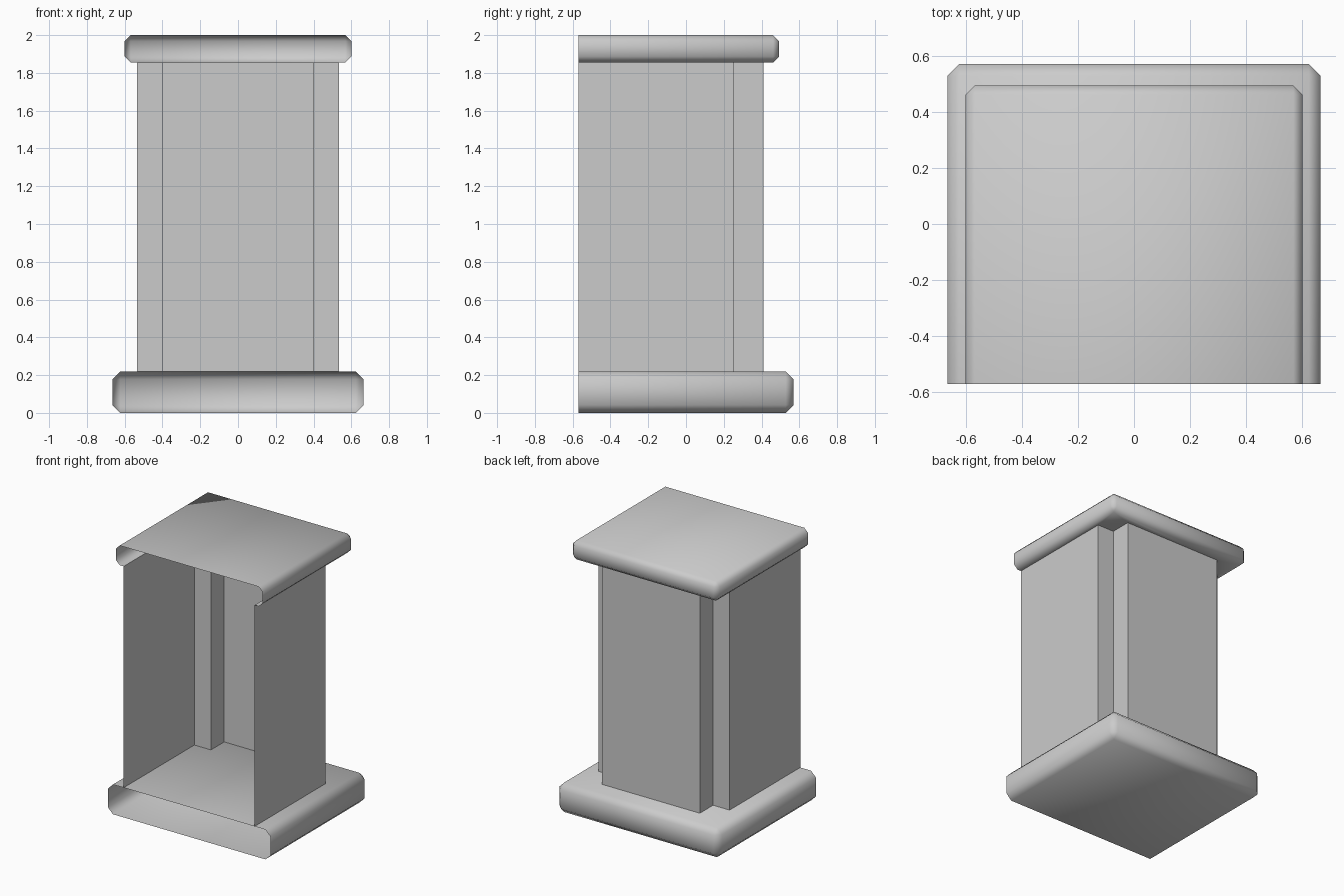
import bpy, bmesh

if "Cube" in bpy.data.objects:
    bpy.data.objects.remove(bpy.data.objects["Cube"])

FRONT = -0.57  # the pedestal is cut open on this plane


def finish(bm, name, smooth):
    bmesh.ops.recalc_face_normals(bm, faces=bm.faces)
    me = bpy.data.meshes.new(name)
    bm.to_mesh(me)
    bm.free()
    for p in me.polygons:
        p.use_smooth = smooth
    ob = bpy.data.objects.new(name, me)
    bpy.context.collection.objects.link(ob)
    return ob


def slab(name, half_x, back_y, z0, z1, bevel, inner=None):
    """Chamfered box shell cut open at the front; inner = hole outline below."""
    bm = bmesh.new()
    bmesh.ops.create_cube(bm, size=1)
    for v in bm.verts:
        v.co.x *= 2 * half_x
        v.co.y = back_y if v.co.y > 0 else FRONT - 0.5
        v.co.z = z1 if v.co.z > 0 else z0
    bmesh.ops.bevel(bm, geom=bm.edges[:], offset=bevel, segments=1,
                    profile=0.5, affect='EDGES')
    bmesh.ops.bisect_plane(bm, geom=bm.verts[:] + bm.edges[:] + bm.faces[:],
                           plane_co=(0, FRONT, 0), plane_no=(0, -1, 0),
                           clear_outer=True)
    if inner:
        # underside becomes a lip that stops at the shaft
        under = [f for f in bm.faces if all(abs(v.co.z - z0) < 1e-4 for v in f.verts)]
        bmesh.ops.delete(bm, geom=under, context='FACES')
        x, y = half_x - bevel, back_y - bevel
        outer = [(-x, FRONT), (-x, y), (x, y), (x, FRONT)]
        bm.faces.new([bm.verts.new((a, b, z0)) for a, b in outer + inner[::-1]])
        bmesh.ops.remove_doubles(bm, verts=bm.verts, dist=1e-4)
    return finish(bm, name, True)


# Shaft outline with notched back corners, left half mirrored to the right
left = [(-0.535, FRONT), (-0.535, 0.255), (-0.40, 0.255), (-0.40, 0.41)]
outline = left + [(-x, y) for x, y in reversed(left)]

# Base and cap
slab("base", 0.665, 0.57, 0.0, 0.22, 0.042)
slab("cap", 0.60, 0.493, 1.855, 2.0, 0.032, inner=outline)

# Shaft walls, open at the front
bm = bmesh.new()
low = [bm.verts.new((x, y, 0.22)) for x, y in outline]
high = [bm.verts.new((x, y, 1.855)) for x, y in outline]
for i in range(len(outline) - 1):
    bm.faces.new((low[i], high[i], high[i + 1], low[i + 1]))
bm.normal_update()
me = bpy.data.meshes.new("shaft")
bm.to_mesh(me)
bm.free()
bpy.context.collection.objects.link(bpy.data.objects.new("shaft", me))
